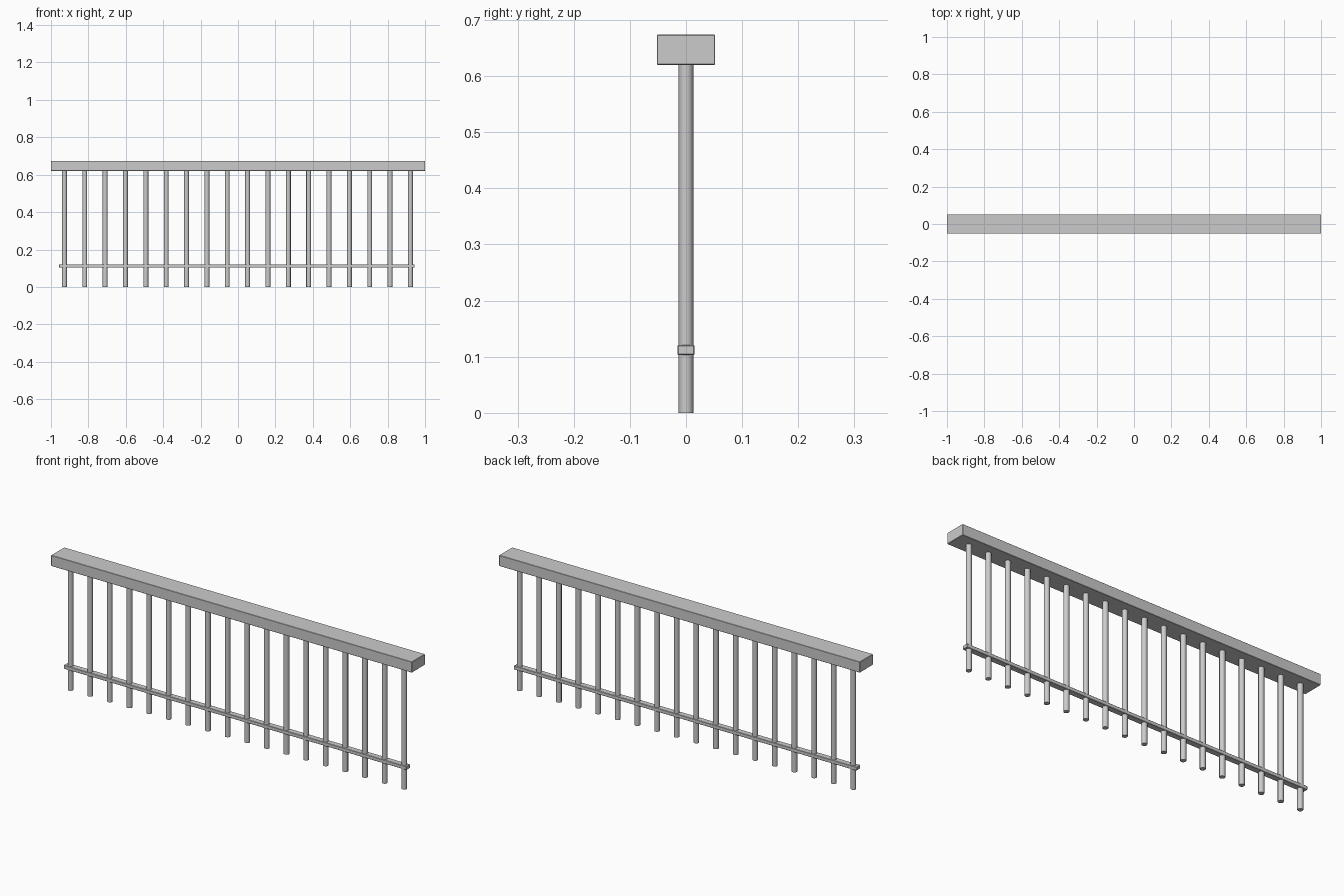
import bpy, math

if "Cube" in bpy.data.objects:
    bpy.data.objects.remove(bpy.data.objects["Cube"])

COUNT = 18
X_FIRST, X_LAST = -0.928, 0.922


def box(name, lo, hi, bevel):
    center = [(a + b) / 2 for a, b in zip(lo, hi)]
    bpy.ops.mesh.primitive_cube_add(size=1, location=center)
    ob = bpy.context.object
    ob.name = name
    ob.scale = [b - a for a, b in zip(lo, hi)]
    bpy.ops.object.transform_apply(location=False, rotation=False, scale=True)
    mod = ob.modifiers.new("soft_edges", 'BEVEL')
    mod.width = bevel
    mod.segments = 1
    return ob


# Wide handrail along the top
box("handrail", (-1.0, -0.052, 0.62), (1.0, 0.052, 0.674), 0.0015)

# Thin bar tying the balusters together near the floor
box("lower_bar", (-0.956, -0.015, 0.103), (0.944, 0.015, 0.121), 0.0015)

# Row of round balusters
top = 0.622
for i in range(COUNT):
    x = X_FIRST + (X_LAST - X_FIRST) * i / (COUNT - 1)
    bpy.ops.mesh.primitive_cylinder_add(vertices=16, radius=0.013, depth=top,
                                        location=(x, 0, top / 2))
    bpy.context.object.name = f"baluster_{i + 1:02d}"
    bpy.ops.object.shade_smooth_by_angle(angle=math.radians(40))
